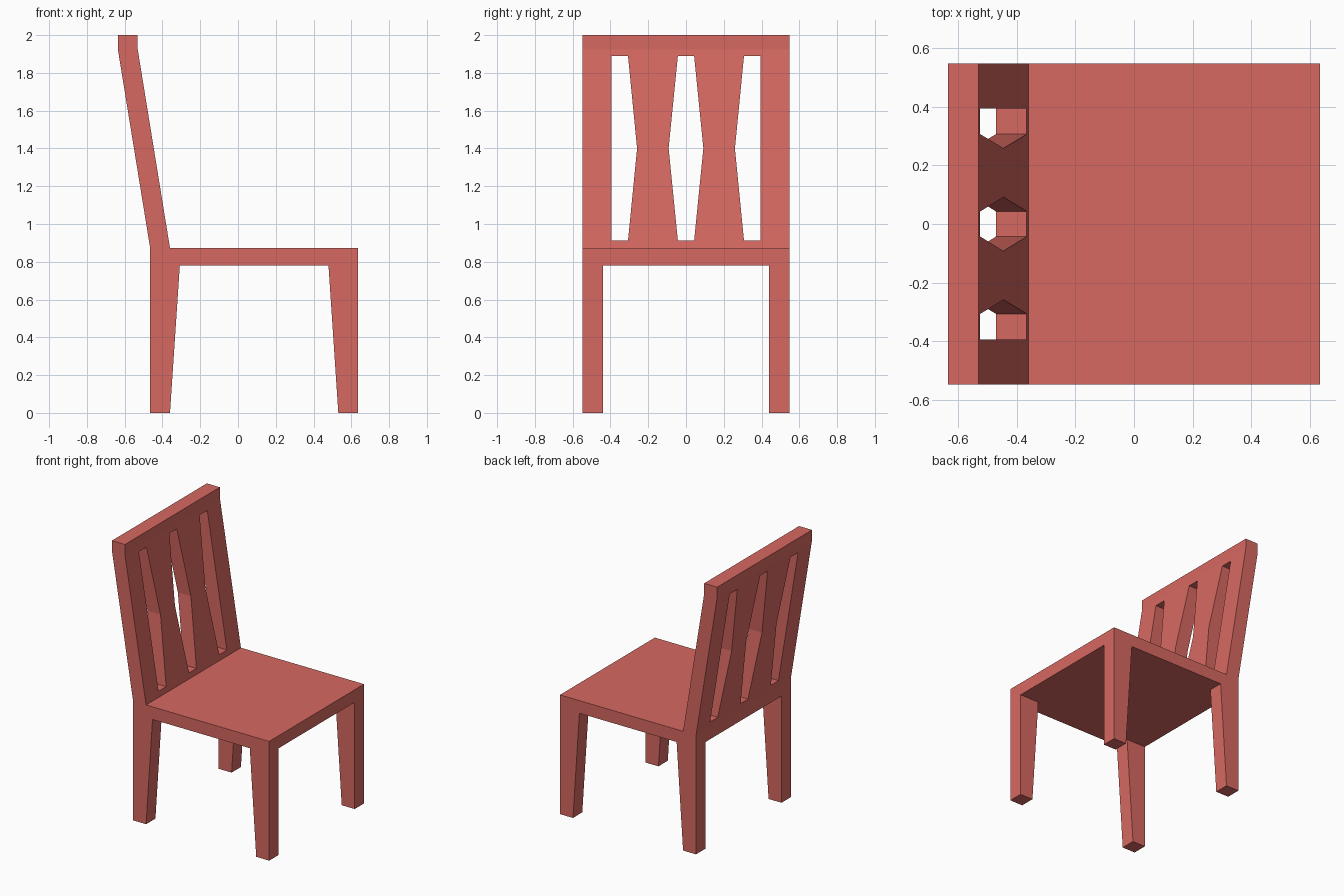
import bpy, bmesh
from mathutils import Vector

if "Cube" in bpy.data.objects:
    bpy.data.objects.remove(bpy.data.objects["Cube"])

red = bpy.data.materials.new("red_paint")
red.diffuse_color = (0.68, 0.14, 0.12, 1)
red.use_nodes = True
red.node_tree.nodes["Principled BSDF"].inputs["Base Color"].default_value = red.diffuse_color


def prism(name, outline, offset):
    """Extrude a flat outline of 3D points along an offset vector."""
    bm = bmesh.new()
    face = bm.faces.new([bm.verts.new(p) for p in outline])
    ext = bmesh.ops.extrude_face_region(bm, geom=[face])
    moved = [g for g in ext["geom"] if isinstance(g, bmesh.types.BMVert)]
    bmesh.ops.translate(bm, verts=moved, vec=Vector(offset))
    bmesh.ops.recalc_face_normals(bm, faces=bm.faces)
    mesh = bpy.data.meshes.new(name)
    bm.to_mesh(mesh)
    bm.free()
    mesh.materials.append(red)
    obj = bpy.data.objects.new(name, mesh)
    bpy.context.collection.objects.link(obj)
    return obj


def side_prism(name, xz, y0, y1):
    return prism(name, [(x, y0, z) for x, z in xz], (0, y1 - y0, 0))


W = 0.548                       # half width
BACK, FRONT = -0.465, 0.636     # seat ends
T = 0.105                       # leg and backrest thickness
UNDER, TOP = 0.78, 0.872        # seat heights

# Seat slab
side_prism("seat", [(BACK, UNDER), (FRONT, UNDER), (FRONT, TOP), (BACK, TOP)], -W, W)

# Legs: tapered on the inner side only
for end, x, d in (("back", BACK, 1), ("front", FRONT, -1)):
    profile = [(x, 0), (x + d * T, 0), (x + d * 0.157, UNDER), (x, UNDER)]
    for side, s in (("left", -1), ("right", 1)):
        side_prism(f"{end}_leg_{side}", profile, s * W, s * (W - 0.108))

# Leaning backrest with an upright top edge
lean = -0.636
backrest = side_prism("backrest", [
    (BACK, TOP), (BACK + T, TOP), (lean + T, 1.925),
    (lean + T, 2), (lean, 2), (lean, 1.925)], -W, W)

# Slots between the waisted slats
LOW, MID, HIGH = 0.912, 1.4, 1.89
center = [(-0.043, LOW), (0.043, LOW), (0.092, MID),
          (0.043, HIGH), (-0.043, HIGH), (-0.092, MID)]
outer = [(0.307, LOW), (0.395, LOW), (0.395, HIGH), (0.307, HIGH), (0.259, MID)]
slots = [center, outer, [(-y, z) for y, z in outer]]
cutters = [prism("slot_cutter", [(-1, y, z) for y, z in s], (1, 0, 0)) for s in slots]
for cutter in cutters:
    cutter.hide_render = True
    mod = backrest.modifiers.new("slot", 'BOOLEAN')
    mod.operation = 'DIFFERENCE'
    mod.solver = 'EXACT'
    mod.object = cutter

# Bake the slots and remove the cutters
bpy.context.view_layer.objects.active = backrest
for mod in list(backrest.modifiers):
    bpy.ops.object.modifier_apply(modifier=mod.name)
for cutter in cutters:
    bpy.data.objects.remove(cutter)
